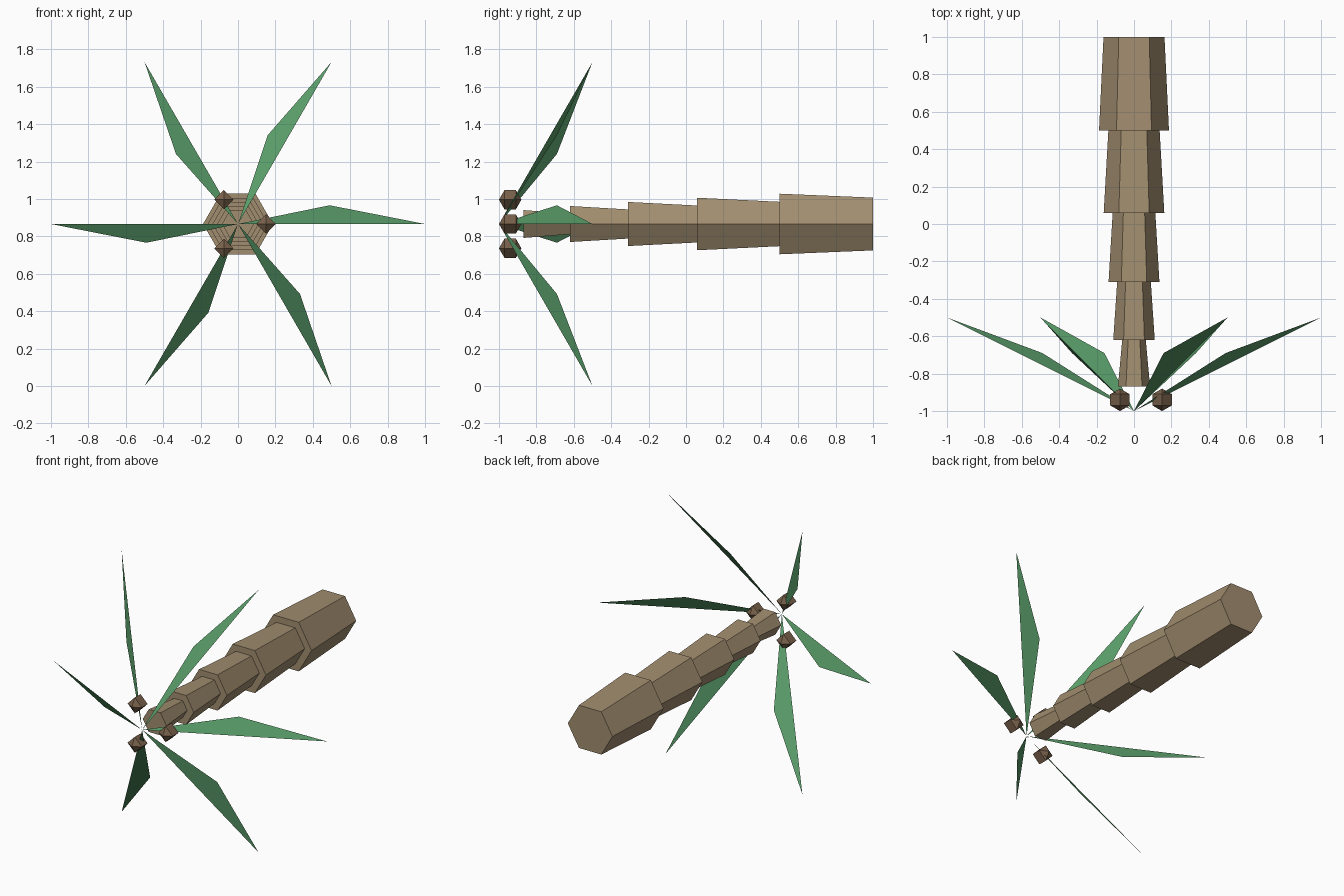
import bpy, bmesh
from math import cos, sin, radians, pi
from mathutils import Vector

if "Cube" in bpy.data.objects:
    bpy.data.objects.remove(bpy.data.objects["Cube"])

AXIS_Z = 0.866  # height of the lying trunk's centre line


def material(name, rgb):
    m = bpy.data.materials.new(name)
    m.diffuse_color = (*rgb, 1)
    m.use_nodes = True
    m.node_tree.nodes["Principled BSDF"].inputs["Base Color"].default_value = m.diffuse_color
    return m


BARK = material("bark", (0.36, 0.27, 0.16))
LEAF = material("leaf", (0.10, 0.33, 0.14))
SHELL = material("shell", (0.19, 0.12, 0.07))


def make_object(name, bm, mat, location=(0, 0, AXIS_Z), fix_normals=True):
    if fix_normals:
        bmesh.ops.recalc_face_normals(bm, faces=bm.faces)
    mesh = bpy.data.meshes.new(name)
    bm.to_mesh(mesh)
    bm.free()
    mesh.materials.append(mat)
    obj = bpy.data.objects.new(name, mesh)
    obj.location = location
    bpy.context.collection.objects.link(obj)
    return obj


def loft(bm, profile, sides):
    """Closed solid around the y axis from (y, radius) pairs."""
    rings = []
    for y, r in profile:
        rings.append([bm.verts.new((r * cos(2 * pi * i / sides), y, r * sin(2 * pi * i / sides)))
                      for i in range(sides)])
    for a, b in zip(rings, rings[1:]):
        for i in range(sides):
            j = (i + 1) % sides
            bm.faces.new((a[i], a[j], b[j], b[i]))
    bm.faces.new(rings[0])
    bm.faces.new(rings[-1])
    bmesh.ops.remove_doubles(bm, verts=bm.verts, dist=1e-5)


# Trunk: stacked hexagonal sections, each flaring towards the crown
sections = [(1.0, 0.163, 0.5, 0.187), (0.5, 0.137, 0.06, 0.162),
            (0.06, 0.114, -0.31, 0.136), (-0.31, 0.09, -0.62, 0.111),
            (-0.62, 0.063, -0.87, 0.086)]
for n, (y0, r0, y1, r1) in enumerate(sections):
    bm = bmesh.new()
    loft(bm, [(y0, r0), (y1, r1)], 6)
    make_object(f"trunk_section_{n + 1}", bm, BARK)

# Fronds: six single-triangle blades fanned around the crown
for n in range(6):
    a = radians(60 * n)
    out, side = Vector((cos(a), 0, sin(a))), Vector((-sin(a), 0, cos(a)))
    bm = bmesh.new()
    points = [Vector((0, -1, 0)),
              out + Vector((0, -0.5, 0)),
              out * 0.49 + side * 0.1 + Vector((0, -0.69, 0))]
    bm.faces.new([bm.verts.new(p) for p in points])
    make_object(f"frond_{n + 1}", bm, LEAF, fix_normals=False)

# Nuts: four-sided faceted balls beneath the fronds
for n in range(3):
    a = radians(120 * n)
    bm = bmesh.new()
    bottom, top = bm.verts.new((0, -0.06, 0)), bm.verts.new((0, 0.06, 0))
    ring = [[bm.verts.new((0.052 * cos(i * pi / 2), y, 0.052 * sin(i * pi / 2)))
             for i in range(4)] for y in (-0.03, 0.03)]
    for i in range(4):
        j = (i + 1) % 4
        bm.faces.new((bottom, ring[0][i], ring[0][j]))
        bm.faces.new((ring[0][i], ring[0][j], ring[1][j], ring[1][i]))
        bm.faces.new((top, ring[1][i], ring[1][j]))
    make_object(f"nut_{n + 1}", bm, SHELL,
                (0.15 * cos(a), -0.94, AXIS_Z + 0.15 * sin(a)))
